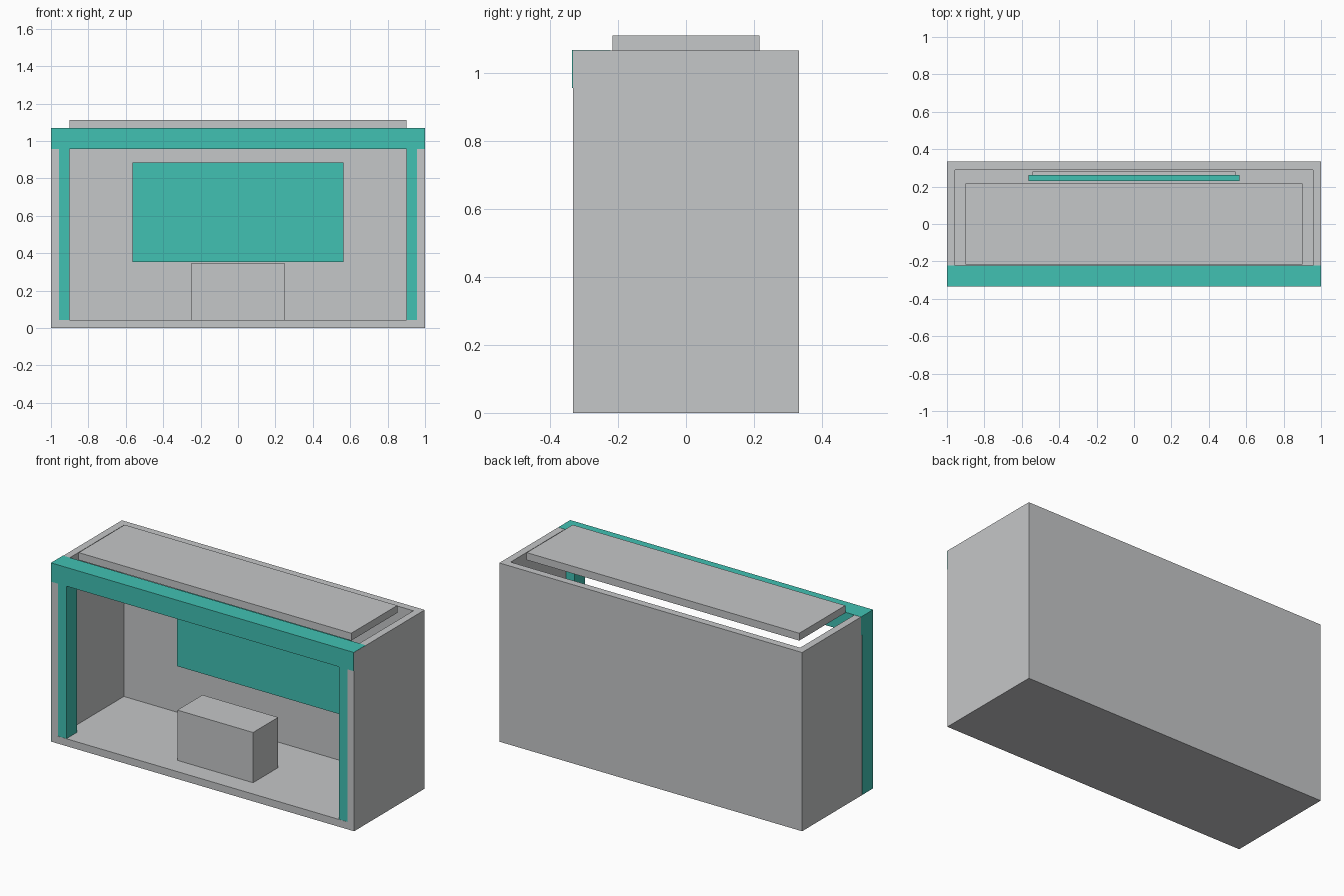
import bpy
import bmesh
from mathutils import Vector

if "Cube" in bpy.data.objects:
    bpy.data.objects.remove(bpy.data.objects["Cube"], do_unlink=True)


def make_material(name, rgb):
    mat = bpy.data.materials.new(name)
    mat.use_nodes = True
    colour = (*rgb, 1.0)
    mat.diffuse_color = colour
    mat.node_tree.nodes["Principled BSDF"].inputs["Base Color"].default_value = colour
    return mat


grey = make_material("light grey", (0.56, 0.57, 0.58))
teal = make_material("teal", (0.053, 0.533, 0.45))


def box(name, x, y, z, mat):
    """Flat-sided box spanning the given (low, high) ranges."""
    bm = bmesh.new()
    bmesh.ops.create_cube(bm, size=1)
    for v in bm.verts:
        v.co = Vector([lo + (c + 0.5) * (hi - lo)
                       for c, (lo, hi) in zip(v.co, (x, y, z))])
    mesh = bpy.data.meshes.new(name)
    bm.to_mesh(mesh)
    bm.free()
    mesh.materials.append(mat)
    obj = bpy.data.objects.new(name, mesh)
    bpy.context.collection.objects.link(obj)
    return obj


HALF_DEPTH, HEIGHT, WALL = 0.333, 1.067, 0.044
SKIN = 0.001  # keeps flush faces from coinciding

# Booth shell: floor, two side walls and back wall, open at front and top
shell = box("booth_shell", (-1, 1), (-HALF_DEPTH, HALF_DEPTH), (0, HEIGHT), grey)
cutter = box("shell_cutter", (-1 + WALL, 1 - WALL), (-1, HALF_DEPTH - WALL),
             (WALL, 2), grey)
cutter.hide_render = True
cut = shell.modifiers.new("hollow", "BOOLEAN")
cut.operation, cut.solver, cut.object = "DIFFERENCE", "EXACT", cutter
graph = bpy.context.evaluated_depsgraph_get()
shell.data = bpy.data.meshes.new_from_object(shell.evaluated_get(graph))
shell.modifiers.clear()
bpy.data.objects.remove(cutter, do_unlink=True)

# Front corner posts and the fascia beam over them
post_y = (-HALF_DEPTH + SKIN, -0.233)
post_z = (SKIN, 0.956)
box("right_post", (-1 - SKIN, -0.9), post_y, post_z, teal)
box("left_post", (0.9, 1 - SKIN), post_y, post_z, teal)
box("fascia_beam", (-1 - SKIN, 1 - SKIN), (-HALF_DEPTH - 2 * SKIN, -0.222),
    (0.956, HEIGHT + SKIN), teal)

# Floating roof slab
box("roof_slab", (-0.9, 0.9), (-0.217, 0.217), (HEIGHT, 1.111), grey)

# Display panel with its backing, in front of the back wall
box("display_panel", (-0.565, 0.565), (0.231, 0.263), (0.352, 0.884), teal)
box("panel_backing", (-0.543, 0.543), (0.263, 0.28), (0.374, 0.862), grey)

# Counter on the floor
box("counter", (-0.25, 0.25), (-0.215, 0.022), (WALL, 0.344), grey)
